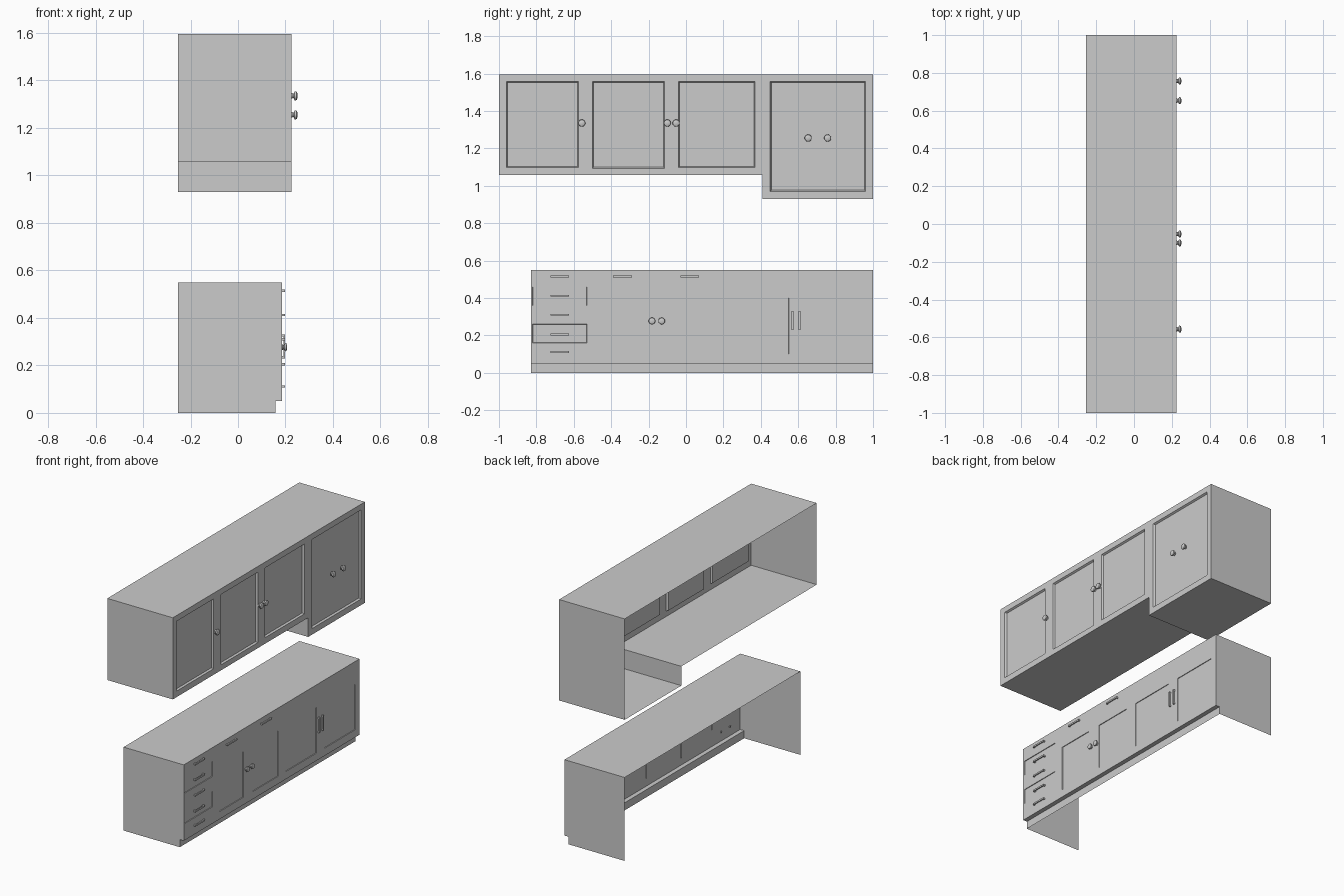
import bpy, bmesh, math
from mathutils import Vector

if "Cube" in bpy.data.objects:
    bpy.data.objects.remove(bpy.data.objects["Cube"])

BACK = -0.253


def finish(bm, name):
    bmesh.ops.remove_doubles(bm, verts=bm.verts, dist=0.0002)
    me = bpy.data.meshes.new(name)
    bm.to_mesh(me)
    bm.free()
    ob = bpy.data.objects.new(name, me)
    bpy.context.collection.objects.link(ob)
    return ob


def poly(bm, pts):
    return bm.faces.new([bm.verts.new(p) for p in pts])


def inside(rect, y, z):
    return rect[0] < y < rect[1] and rect[2] < z < rect[3]


def front_sheet(bm, x, areas, panels, width, depth):
    """Front sheet over the given areas, with panels (y0, y1, z0, z1) sunk into it."""
    rects = areas + panels
    ys = sorted({v for r in rects for v in r[:2]})
    zs = sorted({v for r in rects for v in r[2:]})
    sunk = []
    for y0, y1 in zip(ys, ys[1:]):
        for z0, z1 in zip(zs, zs[1:]):
            c = (y0 + y1) / 2, (z0 + z1) / 2
            if any(inside(a, *c) for a in areas):
                f = poly(bm, [(x, y0, z0), (x, y1, z0), (x, y1, z1), (x, y0, z1)])
                if any(inside(p, *c) for p in panels):
                    sunk.append(f)
    bmesh.ops.remove_doubles(bm, verts=bm.verts, dist=0.0002)
    bm.normal_update()
    bmesh.ops.inset_region(bm, faces=[f for f in sunk if f.is_valid],
                           thickness=width, depth=-depth, use_even_offset=True)


# Wall cabinet: open-backed shell with a deeper section at one end
UX = 0.225
bm = bmesh.new()
front_sheet(bm, UX, [(-1, 0.41, 1.057, 1.595), (0.41, 1, 0.93, 1.595)],
            [(-0.96, -0.575, 1.097, 1.557), (-0.5, -0.115, 1.093, 1.557),
             (-0.04, 0.37, 1.097, 1.557), (0.45, 0.96, 0.97, 1.557)], 0.006, 0.012)
outline = [(-1, 1.057), (0.41, 1.057), (0.41, 0.93), (1, 0.93), (1, 1.595), (-1, 1.595)]
for (ya, za), (yb, zb) in zip(outline, outline[1:] + outline[:1]):
    poly(bm, [(BACK, ya, za), (BACK, yb, zb), (UX, yb, zb), (UX, ya, za)])
finish(bm, "wall_cabinet")

# Base cabinet: open back and bottom, recessed toe kick
LX, KX, Y0, Y1, TOP, KZ = 0.186, 0.157, -0.83, 1.0, 0.55, 0.05
bm = bmesh.new()
front_sheet(bm, LX, [(Y0, Y1, KZ, TOP)],
            [(-0.46, -0.21, 0.1, 0.4), (-0.11, 0.15, 0.1, 0.4),
             (0.235, 0.55, 0.1, 0.4), (0.635, 0.955, 0.1, 0.4),
             (-0.82, -0.53, 0.36, 0.46), (-0.82, -0.53, 0.16, 0.26)], 0.001, 0.004)
end = [(BACK, 0), (KX, 0), (KX, KZ), (LX, KZ), (LX, TOP), (BACK, TOP)]
poly(bm, [(x, Y0, z) for x, z in end])
poly(bm, [(x, Y1, z) for x, z in reversed(end)])
for i in (1, 2, 4):  # toe kick, ledge, worktop
    (xa, za), (xb, zb) = end[i], end[i + 1]
    poly(bm, [(xa, Y0, za), (xa, Y1, za), (xb, Y1, zb), (xb, Y0, zb)])
finish(bm, "base_cabinet")


# Turned knobs
def knob(name, x, y, z, r=0.019):
    prof = [(0, 0.62), (0.003, 0.62), (0.006, 0.5), (0.010, 0.55), (0.013, 0.95),
            (0.016, 1.0), (0.022, 0.92), (0.025, 0.55), (0.026, 0)]
    k = 1.0 if x > 0.2 else 0.8
    bm = bmesh.new()
    vs = [bm.verts.new((x + h * k, y, z + r * s)) for h, s in prof]
    es = [bm.edges.new(p) for p in zip(vs, vs[1:])]
    bmesh.ops.spin(bm, geom=vs + es, cent=(x, y, z), axis=(1, 0, 0),
                   angle=math.tau, steps=20, use_merge=True)
    bmesh.ops.remove_doubles(bm, verts=bm.verts, dist=0.0002)
    bmesh.ops.recalc_face_normals(bm, faces=bm.faces)
    ob = finish(bm, name)
    bpy.ops.object.select_all(action='DESELECT')
    ob.select_set(True)
    bpy.context.view_layer.objects.active = ob
    bpy.ops.object.shade_smooth_by_angle(angle=math.radians(40))


for y, z in [(-0.557, 1.335), (-0.1, 1.335), (-0.053, 1.335), (0.653, 1.255), (0.757, 1.255)]:
    knob("wall_door_knob", UX, y, z)
for y in (-0.182, -0.13):
    knob("base_door_knob", LX, y, 0.277, 0.018)


# Bar pulls: a bar on two posts
def pull(name, y, z, upright=False):
    bm = bmesh.new()
    for x0, x1, a0, a1 in [(0.191, 0.198, -0.05, 0.05), (0.18, 0.191, -0.05, -0.041),
                           (0.18, 0.191, 0.041, 0.05)]:
        size = Vector((x1 - x0, a1 - a0, 0.010))
        pos = Vector(((x0 + x1) / 2, (a0 + a1) / 2, 0))
        if upright:
            size.yz, pos.yz = size.zy, pos.zy
        for v in bmesh.ops.create_cube(bm, size=1)["verts"]:
            v.co = v.co * size + pos + Vector((0, y, z))
    finish(bm, name)


for z in (0.515, 0.412, 0.31, 0.205, 0.111):
    pull("drawer_pull", -0.675, z)
for y in (-0.34, 0.02):
    pull("top_drawer_pull", y, 0.515)
for y in (0.57, 0.607):
    pull("door_pull", y, 0.28, True)
